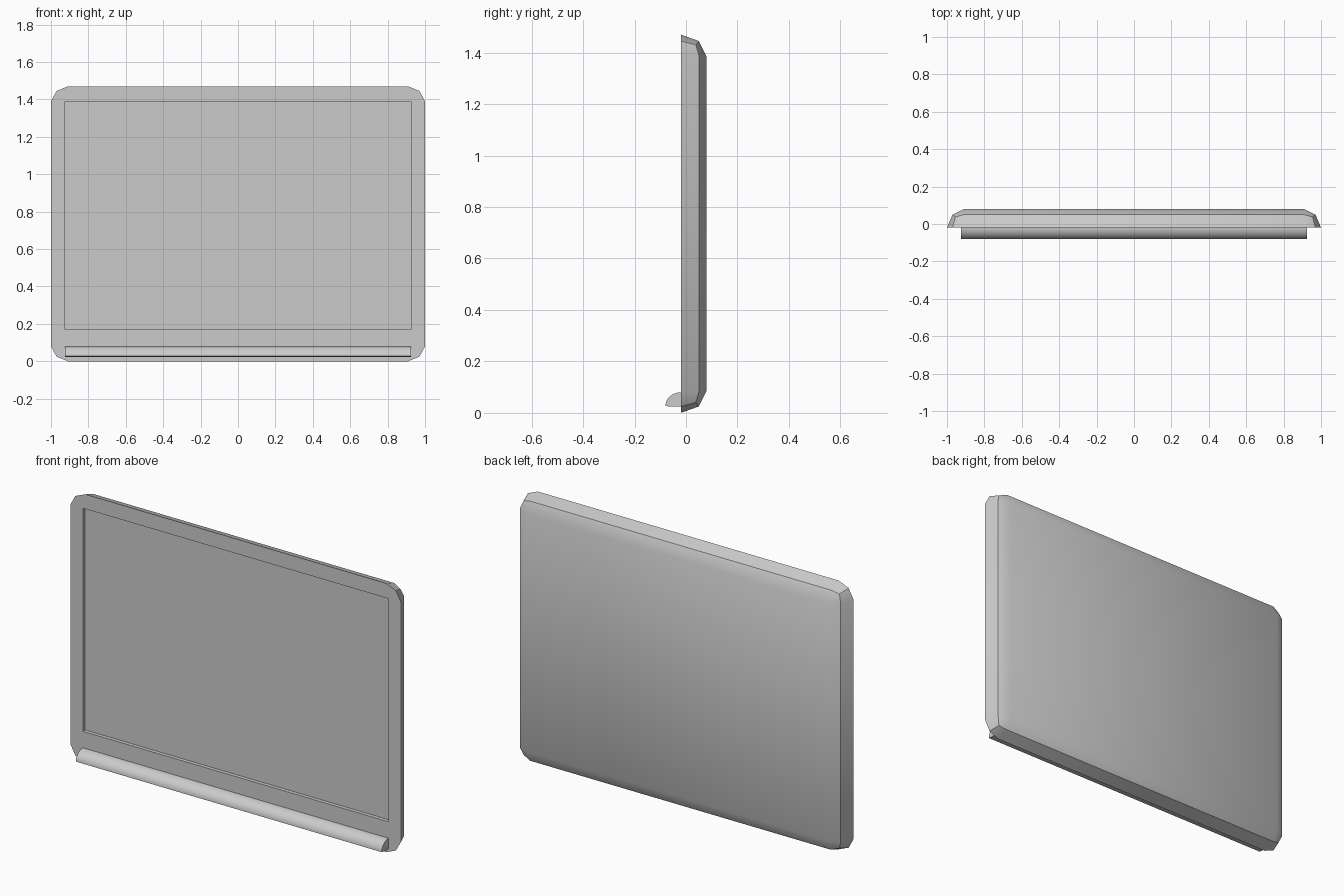
import bpy
import bmesh
from math import sin, cos, pi, radians

cube = bpy.data.objects.get("Cube")
if cube:
    bpy.data.objects.remove(cube, do_unlink=True)

grey = bpy.data.materials.new("light_grey")
grey.use_nodes = True
colour = (0.6, 0.6, 0.6, 1)
grey.diffuse_color = colour
grey.node_tree.nodes["Principled BSDF"].inputs["Base Color"].default_value = colour

MID = 0.735  # mid height of the board


def loft(name, rings, cap_start, cap_end):
    """Skin a stack of closed rings that share one point count."""
    bm = bmesh.new()
    loops = [[bm.verts.new(p) for p in ring] for ring in rings]
    n = len(loops[0])
    for a, b in zip(loops, loops[1:]):
        for i in range(n):
            j = (i + 1) % n
            bm.faces.new((a[i], a[j], b[j], b[i]))
    if cap_start:
        bm.faces.new(loops[0])
    if cap_end:
        bm.faces.new(loops[-1])
    bmesh.ops.remove_doubles(bm, verts=bm.verts, dist=0.0005)
    bmesh.ops.recalc_face_normals(bm, faces=bm.faces)
    mesh = bpy.data.meshes.new(name)
    bm.to_mesh(mesh)
    bm.free()
    mesh.materials.append(grey)
    obj = bpy.data.objects.new(name, mesh)
    bpy.context.collection.objects.link(obj)
    bpy.ops.object.select_all(action="DESELECT")
    obj.select_set(True)
    bpy.context.view_layer.objects.active = obj
    bpy.ops.object.shade_smooth_by_angle(angle=radians(35))
    return obj


def corner_ring(corner):
    """Mirror three points of the upper left corner to all four corners."""
    ring = []
    for sx, sz in ((1, 1), (-1, 1), (-1, -1), (1, -1)):
        pts = corner if sx * sz > 0 else corner[::-1]
        ring += [(sx * x, y, MID + sz * (z - MID)) for x, y, z in pts]
    return ring


def opening(y):
    """Screen opening, each corner tripled to match the outline rings."""
    corners = ((0.925, 1.39), (-0.925, 1.39), (-0.925, 0.17), (0.925, 0.17))
    return [(x, y, z) for x, z in corners for _ in range(3)]


# Board: recess wall, front rim, tapered side and softened back
front = corner_ring([(1, -0.02, 1.39), (0.97, -0.02, 1.445), (0.91, -0.02, 1.47)])
side = corner_ring([(0.97, 0.05, 1.39), (0.955, 0.038, 1.43), (0.91, 0.05, 1.445)])
back = corner_ring([(0.91, 0.08, 1.385)] * 3)
loft("board_frame", [opening(0), opening(-0.02), front, side, back], False, True)

# Writing surface at the bottom of the recess
panel = bpy.data.meshes.new("board_surface")
panel.from_pydata(opening(0)[::3][::-1], [], [(0, 1, 2, 3)])
if panel.polygons[0].normal.y > 0:
    panel.flip_normals()
panel.materials.append(grey)
bpy.context.collection.objects.link(bpy.data.objects.new("board_surface", panel))

# Rounded pen tray along the bottom edge
STEPS = 10
arc = [(-0.02 - 0.06 * cos(t), 0.027 + 0.053 * sin(t))
       for t in (i * pi / 2 / STEPS for i in range(STEPS + 1))]
profile = arc + [(-0.02, 0.024), (-0.06, 0.024)]
loft("pen_tray", [[(x, y, z) for y, z in profile] for x in (-0.925, 0.925)], True, True)
